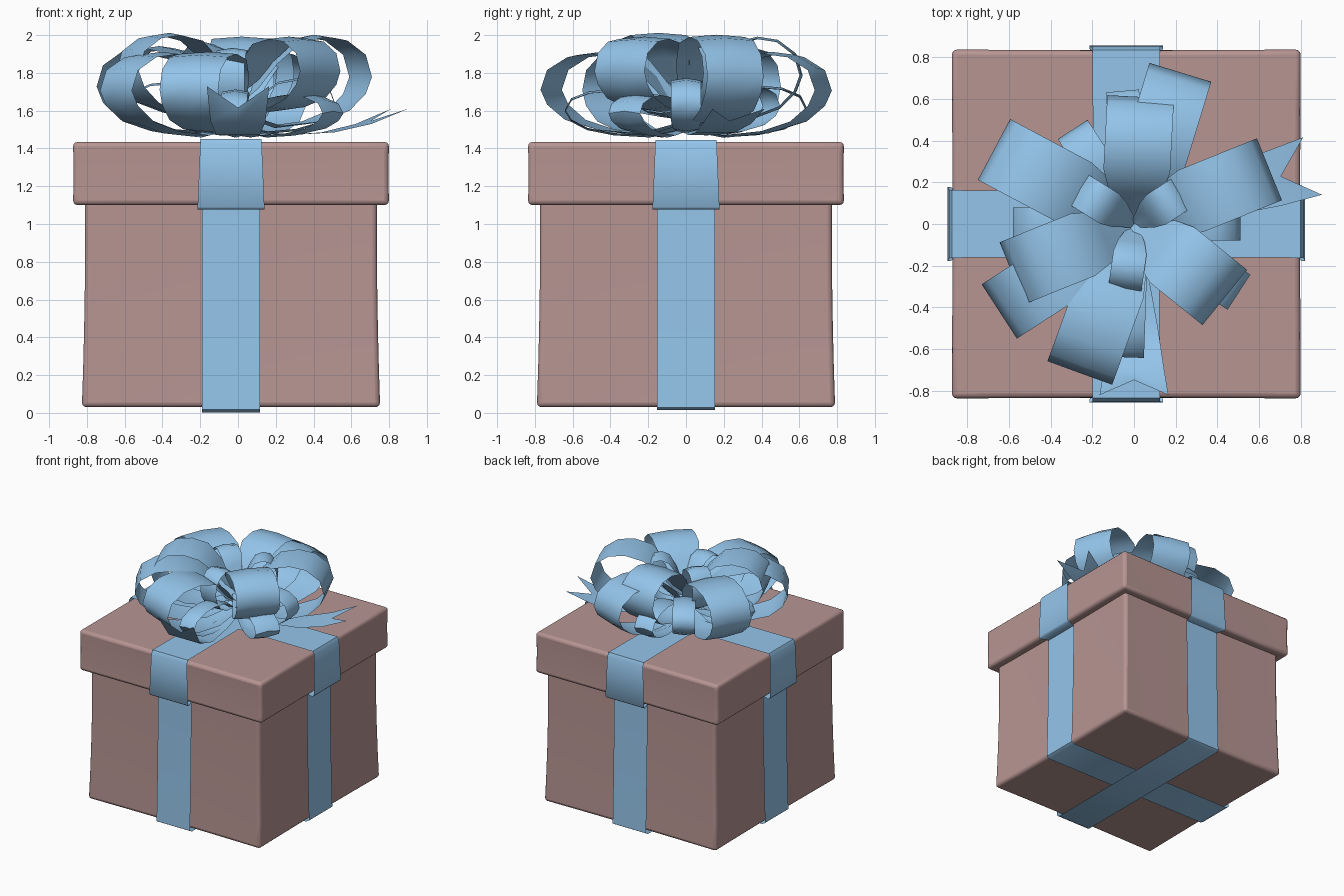
import bpy, bmesh, math
from mathutils import Vector

if "Cube" in bpy.data.objects:
    bpy.data.objects.remove(bpy.data.objects["Cube"])

CX = -0.037  # box centre in x


def material(name, rgb):
    m = bpy.data.materials.new(name)
    m.diffuse_color = (*rgb, 1)
    m.use_nodes = True
    m.node_tree.nodes["Principled BSDF"].inputs["Base Color"].default_value = m.diffuse_color
    return m


CARD = material("card", (0.47, 0.30, 0.29))
BLUE = material("ribbon", (0.30, 0.56, 0.83))


def finish(bm, name, mat, bevel=0, angle=35):
    me = bpy.data.meshes.new(name)
    bm.to_mesh(me)
    bm.free()
    ob = bpy.data.objects.new(name, me)
    bpy.context.collection.objects.link(ob)
    me.materials.append(mat)
    if bevel:
        b = ob.modifiers.new("bevel", 'BEVEL')
        b.width, b.segments, b.limit_method = bevel, 3, 'ANGLE'
        b.angle_limit = math.radians(50)
    bpy.ops.object.select_all(action='DESELECT')
    ob.select_set(True)
    bpy.context.view_layer.objects.active = ob
    bpy.ops.object.shade_smooth_by_angle(angle=math.radians(angle))
    return ob


# Card boxes with gently pinched walls
def card_box(name, low, high, z0, z1, pinch):
    bm = bmesh.new()
    bmesh.ops.create_cube(bm, size=2)
    bmesh.ops.subdivide_edges(bm, edges=bm.edges[:], cuts=5, use_grid_fill=True)
    for v in bm.verts:
        x, y, z = v.co
        half = low + (high - low) * (z + 1) / 2 - pinch * (1 - z * z)
        v.co = (CX + x * (half - pinch * (1 - y * y)),
                y * (half - pinch * (1 - x * x)),
                z0 + (z1 - z0) * (z + 1) / 2)
    return finish(bm, name, CARD, 0.025)


card_box("box_body", 0.79, 0.775, 0.03, 1.30, 0.008)
card_box("box_lid", 0.837, 0.837, 1.10, 1.435, 0.003)


# Strip swept through rows of (centre, side vector, notch vector)
def strip(name, rows, closed=False):
    bm = bmesh.new()
    grid = [[bm.verts.new(c - s), bm.verts.new(c + n), bm.verts.new(c + s)]
            for c, s, n in rows]
    pairs = list(zip(grid, grid[1:])) + ([(grid[-1], grid[0])] if closed else [])
    for a, b in pairs:
        for i in (0, 1):
            bm.faces.new((a[i], a[i + 1], b[i + 1], b[i]))
    bmesh.ops.recalc_face_normals(bm, faces=bm.faces)
    return finish(bm, name, BLUE, angle=50)


# Ribbons around the box: under, up the walls, around the lid, over the top
def wrap(name, along, across, bottom, top):
    half = [(0.0, bottom, .153), (0.77, bottom, .153), (0.795, bottom + .015, .153),
            (0.785, 0.4, .153), (0.778, 0.8, .153), (0.776, 1.077, .153),
            (0.845, 1.077, .177), (0.856, 1.09, .177), (0.85, 1.42, .163),
            (0.835, top, .162), (0.0, top, .158)]
    path = half + [(-d, z, w) for d, z, w in half[-2:0:-1]]
    o = Vector((CX, 0, 0))
    strip(name, [(o + along * d + Vector((0, 0, z)), across * w, Vector())
                 for d, z, w in path], closed=True)


X, Y = Vector((1, 0, 0)), Vector((0, 1, 0))
wrap("ribbon_front_back", Y, X, 0.002, 1.45)
wrap("ribbon_left_right", X, Y, 0.014, 1.446)

# Bow loop profile: distance, height, width as fractions
LOOP = [(0, .15, .25), (.3, .0, .55), (.6, .05, .85), (.82, .17, .97), (.95, .36, 1),
        (1, .55, 1), (.95, .8, 1), (.8, .96, 1), (.62, 1, 1), (.42, .93, 1),
        (.25, .7, .8), (.12, .42, .5), (0, .25, .25)]


def polar(deg):
    a = math.radians(deg)
    return Vector((math.cos(a), math.sin(a), 0)), Vector((-math.sin(a), math.cos(a), 0))


def bow_loop(name, deg, length, z0, z1, width):
    d, s = polar(deg)
    strip(name, [(d * u * length + Vector((0, 0, z0 + v * (z1 - z0))), s * w * width / 2,
                  Vector((0, 0, .012 * (1 if v > .5 else -1))))
                 for u, v, w in LOOP])


loops = {
    "lower": [(73, .76, 1.47, 1.90, .31), (152, .76, 1.48, 1.93, .33),
              (213, .77, 1.47, 1.90, .31), (250, .76, 1.48, 1.90, .33)],
    "upper": [(87, .61, 1.55, 1.98, .32), (22, .70, 1.52, 1.99, .32),
              (202, .63, 1.57, 2.0, .32), (321, .56, 1.60, 1.98, .34)],
    "small": [(180, .58, 1.49, 1.74, .16), (0, .51, 1.49, 1.76, .16),
              (123, .54, 1.48, 1.74, .17), (95, .64, 1.47, 1.72, .16),
              (268, .64, 1.47, 1.70, .14), (327, .60, 1.47, 1.68, .20)],
    "centre": [(148, .33, 1.60, 1.95, .17), (33, .30, 1.60, 1.96, .17),
               (262, .33, 1.58, 1.92, .16)],
}
for tier, items in loops.items():
    for i, args in enumerate(items):
        bow_loop(f"bow_{tier}_loop_{i + 1}", *args)


# Notched ribbon tails curling off the lid
def tail(name, deg, path, notch):
    d, s = polar(deg)
    rows = [(d * r + Vector((0, 0, z)), s * w / 2, Vector()) for r, z, w in path]
    c, w, _ = rows[-1]
    rows[-1] = (c, w, (rows[-2][0] - c) * notch)
    strip(name, rows)


tail("bow_tail_front", 270, [(0, 1.52, .08), (.25, 1.47, .14), (.5, 1.47, .23),
                             (.7, 1.54, .29), (.82, 1.73, .33)], .6)
tail("bow_tail_right", 18, [(0, 1.52, .08), (.25, 1.47, .14), (.5, 1.485, .22),
                            (.7, 1.53, .27), (.90, 1.61, .29)], .8)
